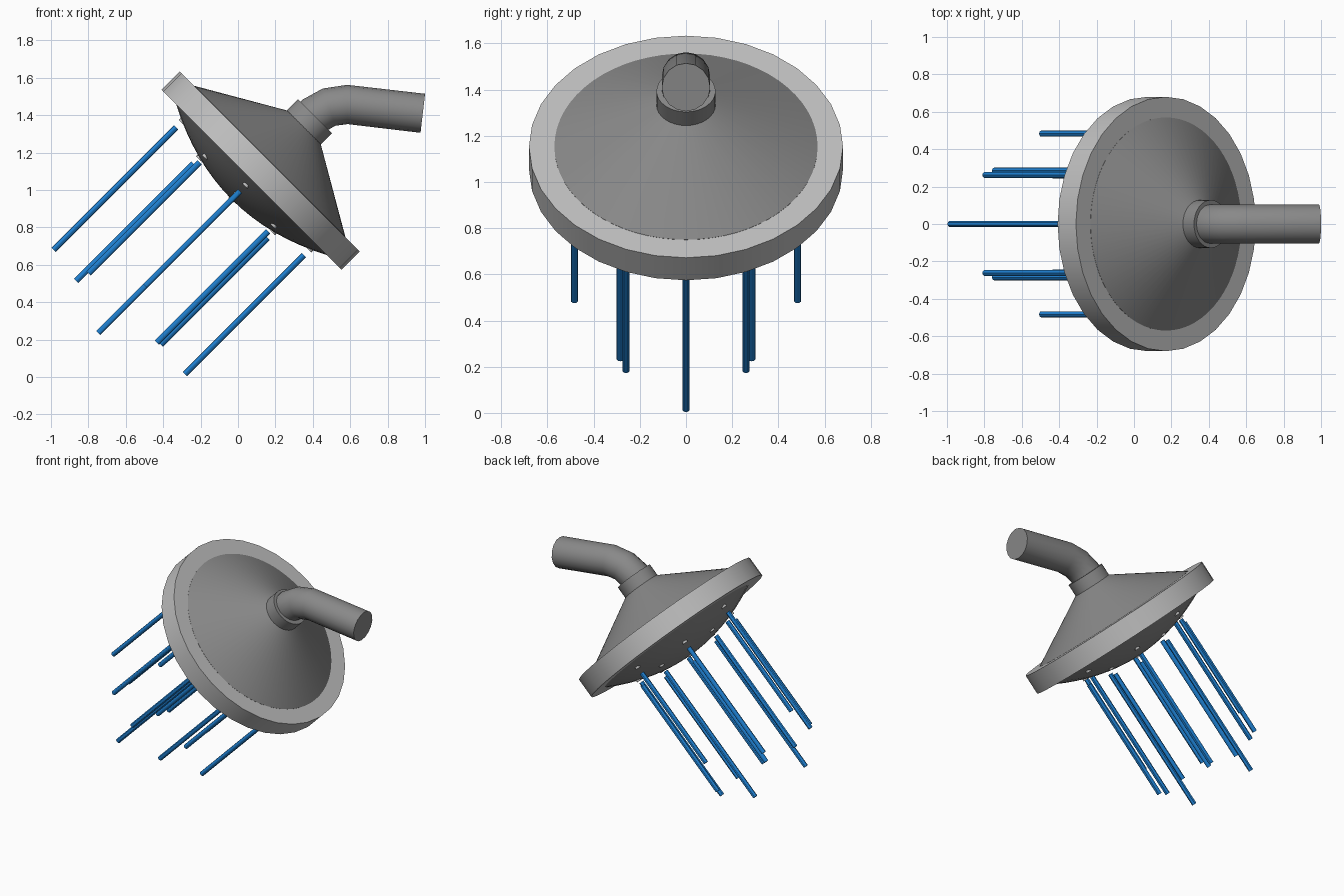
import bpy, bmesh, math
from mathutils import Matrix, Vector

cube = bpy.data.objects.get("Cube")
if cube:
    bpy.data.objects.remove(cube, do_unlink=True)


def material(name, rgb):
    m = bpy.data.materials.new(name)
    m.use_nodes = True
    m.diffuse_color = (*rgb, 1)
    m.node_tree.nodes["Principled BSDF"].inputs["Base Color"].default_value = (*rgb, 1)
    return m


grey = material("mid grey metal", (0.25, 0.25, 0.25))
pale = material("pale grey rim", (0.52, 0.52, 0.52))
blue = material("water blue", (0.013, 0.21, 0.62))

# Head frame: local z runs up the head's axis, tilted halfway towards +x
HEAD = Matrix.Translation((0.0725, 0, 1.055)) @ Matrix.Rotation(math.radians(45), 4, "Y")
FACE_RADIUS, FACE_DEPTH = 0.57, 0.15


def finish(name, mesh, mat, matrix=Matrix()):
    mesh.materials.clear()
    mesh.materials.append(mat)
    ob = bpy.data.objects.new(name, mesh)
    ob.matrix_world = matrix
    bpy.context.collection.objects.link(ob)
    bpy.ops.object.select_all(action="DESELECT")
    ob.select_set(True)
    bpy.context.view_layer.objects.active = ob
    bpy.ops.object.shade_smooth_by_angle(angle=math.radians(30))
    return ob


def lathe(name, profile, mat, steps=32, closed=False):
    """Spin a (radius, height) profile around the head's axis."""
    bm = bmesh.new()
    verts = [bm.verts.new((r, 0, z)) for r, z in profile]
    pairs = list(zip(verts, verts[1:])) + ([(verts[-1], verts[0])] if closed else [])
    edges = [bm.edges.new(p) for p in pairs]
    bmesh.ops.spin(bm, geom=verts + edges, cent=(0, 0, 0), axis=(0, 0, 1),
                   angle=math.tau, steps=steps)
    bmesh.ops.remove_doubles(bm, verts=bm.verts, dist=0.0005)
    bmesh.ops.recalc_face_normals(bm, faces=bm.faces)
    mesh = bpy.data.meshes.new(name)
    bm.to_mesh(mesh)
    bm.free()
    return finish(name, mesh, mat, HEAD)


def rod(name, x, y, low, high, radius, mat):
    """Cylinder parallel to the head's axis."""
    bm = bmesh.new()
    bmesh.ops.create_cone(bm, cap_ends=True, segments=12, radius1=radius, radius2=radius,
                          depth=high - low,
                          matrix=Matrix.Translation((x, y, (low + high) / 2)))
    mesh = bpy.data.meshes.new(name)
    bm.to_mesh(mesh)
    bm.free()
    return finish(name, mesh, mat, HEAD)


def face_drop(r):
    return FACE_DEPTH * (1 - (r / FACE_RADIUS) ** 2)


# Head: rim ring, flared back, collar and domed spray face
lathe("rim", [(0.56, 0), (0.68, 0), (0.68, 0.138), (0.56, 0.138)], pale, closed=True)
lathe("flared_back", [(FACE_RADIUS, 0.135), (FACE_RADIUS, 0.139), (0.12, 0.4)], grey, 64)
lathe("collar", [(0, 0.39), (0.128, 0.39), (0.128, 0.479), (0, 0.479)], grey)
dome = [(FACE_RADIUS * i / 8, -face_drop(FACE_RADIUS * i / 8)) for i in range(9)]
lathe("spray_face", dome, grey)

# Supply pipe, bending from the collar to a nearly level run
curve = bpy.data.curves.new("pipe_path", "CURVE")
curve.dimensions = "3D"
curve.bevel_depth = 0.105
curve.bevel_resolution = 6
curve.use_fill_caps = True
path = [(0.36, 1.352), (0.41, 1.4), (0.487, 1.443), (0.585, 1.457), (0.988, 1.41)]
spline = curve.splines.new("POLY")
spline.points.add(len(path) - 1)
for point, (x, z) in zip(spline.points, path):
    point.co = (x, 0, z, 1)
helper = bpy.data.objects.new("pipe_path", curve)
bpy.context.collection.objects.link(helper)
bpy.context.view_layer.update()
graph = bpy.context.evaluated_depsgraph_get()
pipe_mesh = bpy.data.meshes.new_from_object(helper.evaluated_get(graph))
bpy.data.objects.remove(helper, do_unlink=True)
finish("supply_pipe", pipe_mesh, grey)

# Nozzles and water jets: across, sideways, reach along the axis
jets = [(0, 0, 1.0), (-0.483, 0, 1.013), (0.483, 0, 0.988),
        (-0.28, 0, 1.045), (0.28, 0, 0.967)]
for side in (-1, 1):
    jets += [(0, side * 0.483, 0.804), (0, side * 0.285, 1.16),
             (-0.262, side * 0.262, 0.97), (0.258, side * 0.26, 0.974)]
for i, (x, y, reach) in enumerate(jets, 1):
    drop = face_drop(Vector((x, y)).length)
    rod(f"nozzle_{i}", x, y, -drop - 0.008, -drop + 0.02, 0.018, pale)
    rod(f"water_jet_{i}", x, y, -reach, -drop - 0.045, 0.016, blue)
